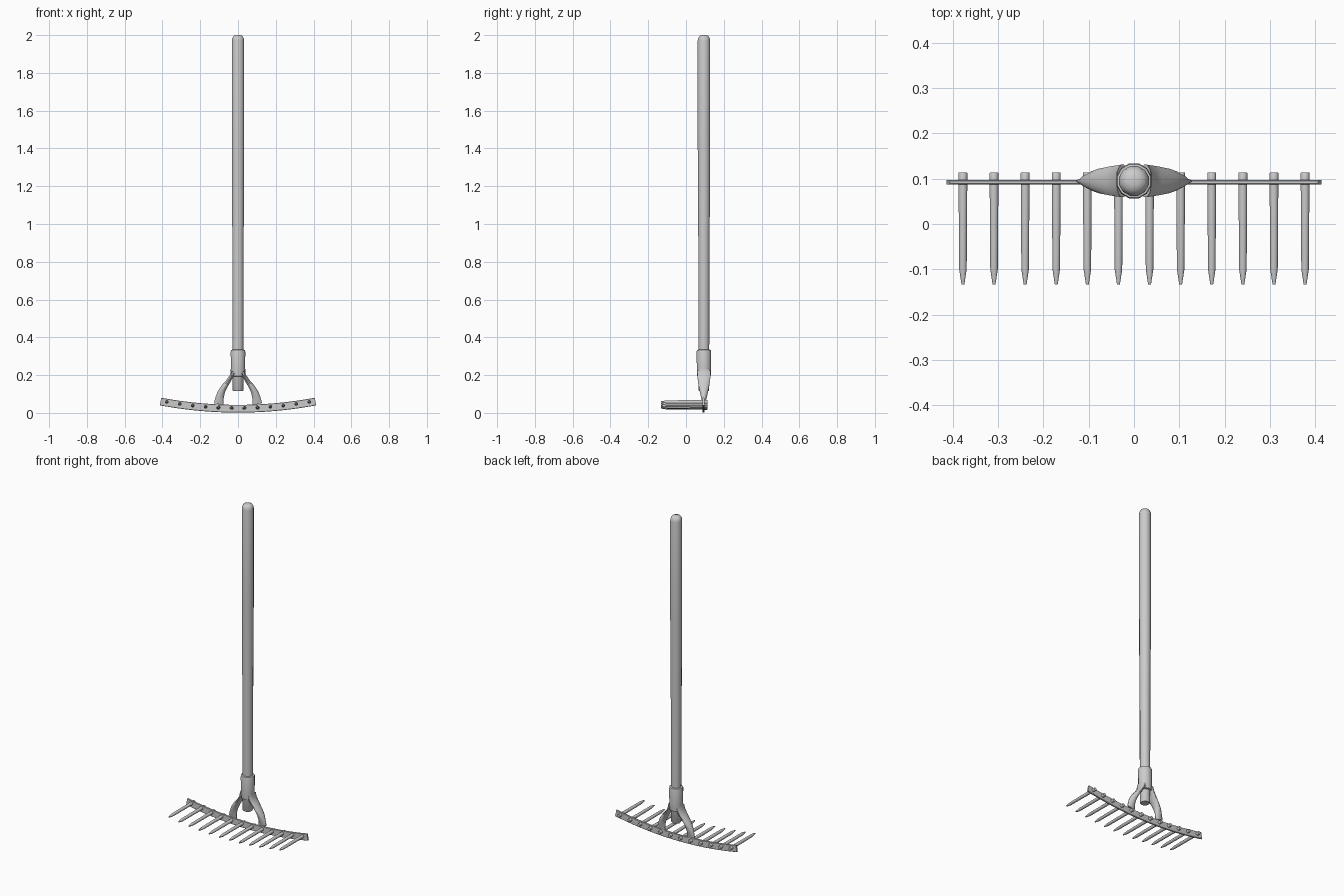
import bpy, bmesh, math

if "Cube" in bpy.data.objects:
    bpy.data.objects.remove(bpy.data.objects["Cube"])

YC = 0.095          # depth of handle axis
BAR_Y = 0.092


def finish(name, rings, angle=40):
    """Loft closed rings of points into a capped mesh."""
    bm = bmesh.new()
    loops = [[bm.verts.new(p) for p in ring] for ring in rings]
    n = len(loops[0])
    for a, b in zip(loops, loops[1:]):
        for i in range(n):
            j = (i + 1) % n
            bm.faces.new((a[i], a[j], b[j], b[i]))
    bm.faces.new(loops[0][::-1])
    bm.faces.new(loops[-1])
    bmesh.ops.recalc_face_normals(bm, faces=bm.faces)
    me = bpy.data.meshes.new(name)
    bm.to_mesh(me)
    bm.free()
    ob = bpy.data.objects.new(name, me)
    bpy.context.collection.objects.link(ob)
    bpy.ops.object.select_all(action='DESELECT')
    ob.select_set(True)
    bpy.context.view_layer.objects.active = ob
    bpy.ops.object.shade_smooth_by_angle(angle=math.radians(angle))
    return ob


def circle(n):
    return [(math.cos(t), math.sin(t))
            for t in (2 * math.pi * (i + 0.5) / n for i in range(n))]


def turned(name, profile, sides):
    """Upright round part from (radius, z) pairs."""
    return finish(name, [[(r * c, YC + r * s, z) for c, s in circle(sides)]
                         for r, z in profile])


def arc_z(x):
    return 0.022 + 0.038 * (x / 0.41) ** 2


# Handle with rounded top
turned("handle", [(0.025, 0.115), (0.029, 0.12), (0.029, 0.34), (0.031, 0.9),
                  (0.034, 1.4), (0.034, 1.97), (0.031, 1.985),
                  (0.023, 1.996), (0.010, 2.0)], 12)

# Socket collar
turned("socket", [(0.029, 0.192), (0.037, 0.195), (0.039, 0.22), (0.040, 0.325),
                  (0.038, 0.333), (0.030, 0.335)], 12)

# Forked arms: (outer x, z), (inner x, z), half depth
sections = [((0.039, 0.232), (0.012, 0.200), 0.037),
            ((0.040, 0.205), (0.028, 0.187), 0.036),
            ((0.062, 0.174), (0.040, 0.163), 0.033),
            ((0.089, 0.143), (0.058, 0.132), 0.028),
            ((0.109, 0.112), (0.069, 0.107), 0.022),
            ((0.120, 0.082), (0.075, 0.078), 0.015),
            ((0.128, 0.052), (0.075, 0.040), 0.006)]
for side, label in ((-1, "left"), (1, "right")):
    rings = []
    for (ox, oz), (ix, iz), d in sections:
        rings.append([(side * ((ox + ix) / 2 + (ox - ix) / 2 * c), YC + d * s,
                       (oz + iz) / 2 + (oz - iz) / 2 * c) for c, s in circle(12)])
    finish("arm_" + label, rings, 50)

# Curved head bar
rings = []
for i in range(25):
    x = -0.41 + 0.82 * i / 24
    a = math.atan(2 * 0.038 * x / 0.41 ** 2)
    h, d, b = 0.0205, 0.005, 0.002
    outline = [(-d, -h + b), (-d + b, -h), (d - b, -h), (d, -h + b),
               (d, h - b), (d - b, h), (-d + b, h), (-d, h - b)]
    rings.append([(x - v * math.sin(a), BAR_Y + u, arc_z(x) + v * math.cos(a))
                  for u, v in outline])
finish("head_bar", rings)

# Tines with pointed front ends
for k in range(12):
    x = (k - 5.5) * 0.0686
    z = arc_z(x) + 0.004
    prof = [(0.0095, 0.114), (0.0105, 0.112), (0.0105, 0.095),
            (0.009, -0.10), (0.0035, -0.133)]
    finish("tine_%02d" % (k + 1),
           [[(x + r * c, y, z + r * s) for c, s in circle(8)] for r, y in prof], 50)
